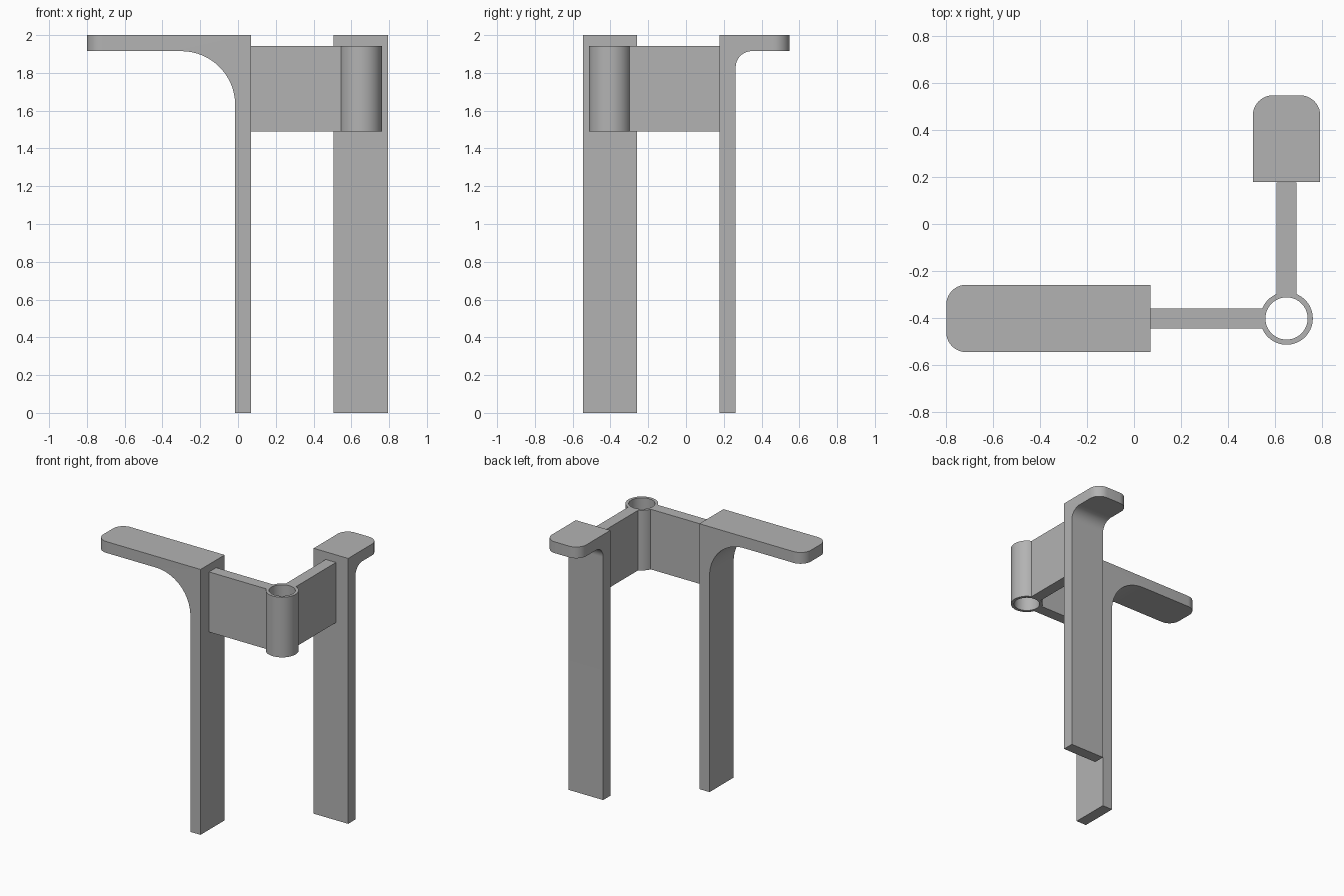
import bpy, bmesh
from math import sin, cos, asin, pi, radians
from mathutils import Matrix, Vector

if "Cube" in bpy.data.objects:
    bpy.data.objects.remove(bpy.data.objects["Cube"], do_unlink=True)

HUB = Vector((0.65, -0.4025, 0))
WIDTH, THICK, TOP = 0.287, 0.085, 2.0

grey = bpy.data.materials.new("plain grey")
grey.use_nodes = True
colour = (0.45, 0.45, 0.45, 1)
grey.diffuse_color = colour
grey.node_tree.nodes["Principled BSDF"].inputs["Base Color"].default_value = colour


def arc(cx, cy, r, start, end, steps):
    """Points along an arc from start to end."""
    angles = [start + (end - start) * i / steps for i in range(steps + 1)]
    return [(cx + r * cos(a), cy + r * sin(a)) for a in angles]


def finish(bm, name):
    bmesh.ops.recalc_face_normals(bm, faces=bm.faces)
    mesh = bpy.data.meshes.new(name)
    bm.to_mesh(mesh)
    bm.free()
    mesh.materials.append(grey)
    obj = bpy.data.objects.new(name, mesh)
    bpy.context.collection.objects.link(obj)
    bpy.ops.object.select_all(action="DESELECT")
    obj.select_set(True)
    bpy.context.view_layer.objects.active = obj
    bpy.ops.object.shade_smooth_by_angle(angle=radians(30))
    return obj


def extrude(bm, faces, offset):
    new = bmesh.ops.extrude_face_region(bm, geom=faces)["geom"]
    verts = [v for v in new if isinstance(v, bmesh.types.BMVert)]
    bmesh.ops.translate(bm, verts=verts, vec=offset)


def bracket(name, reach, fillet, origin, turn):
    """Upright plate with a rounded shelf, joined by a concave fillet."""
    under = TOP - THICK
    profile = [(0, 0), (THICK, 0)]
    profile += arc(THICK + fillet, under - fillet, fillet, pi, pi / 2, 20)
    profile += [(reach, under), (reach, TOP), (0, TOP)]
    bm = bmesh.new()
    face = bm.faces.new([bm.verts.new((u, -WIDTH / 2, z)) for u, z in profile])
    extrude(bm, [face], (0, WIDTH, 0))
    # Round the two upright corners at the shelf tip
    tips = [e for e in bm.edges
            if all(v.co.x > reach - 0.001 for v in e.verts)
            and abs(e.verts[0].co.z - e.verts[1].co.z) > 0.01]
    bmesh.ops.bevel(bm, geom=tips, offset=THICK, segments=10,
                    profile=0.5, affect="EDGES")
    bm.transform(Matrix.Translation(origin) @ Matrix.Rotation(turn, 4, "Z"))
    return finish(bm, name)


# Two hooked uprights at right angles
bracket("long_shelf_bracket", 0.87, 0.285, (0.07, HUB.y, 0), pi)
bracket("short_shelf_bracket", 0.37, 0.085, (HUB.x, 0.178, 0), pi / 2)

# Corner connector: a round sleeve with two arms, drawn in plan
OUTER, BORE, LOW, HIGH = 0.112, 0.09, 1.49, 1.943
half = THICK / 2
gap = asin(half / OUTER)
arm = 0.58
outline = arc(0, 0, OUTER, -pi + gap, pi / 2 - gap, 48)
outline += [(half, arm), (-half, arm)]
outline += arc(0, 0, OUTER, pi / 2 + gap, pi - gap, 10)
outline += [(-arm, half), (-arm, -half)]
bore = arc(0, 0, BORE, 0, 2 * pi, 64)[:-1]

bm = bmesh.new()
for loop in (outline, bore):
    verts = [bm.verts.new((HUB.x + x, HUB.y + y, LOW)) for x, y in loop]
    for i, v in enumerate(verts):
        bm.edges.new((verts[i - 1], v))
bmesh.ops.triangle_fill(bm, edges=bm.edges[:], use_beauty=True)
extrude(bm, bm.faces[:], (0, 0, HIGH - LOW))
finish(bm, "corner_connector")
